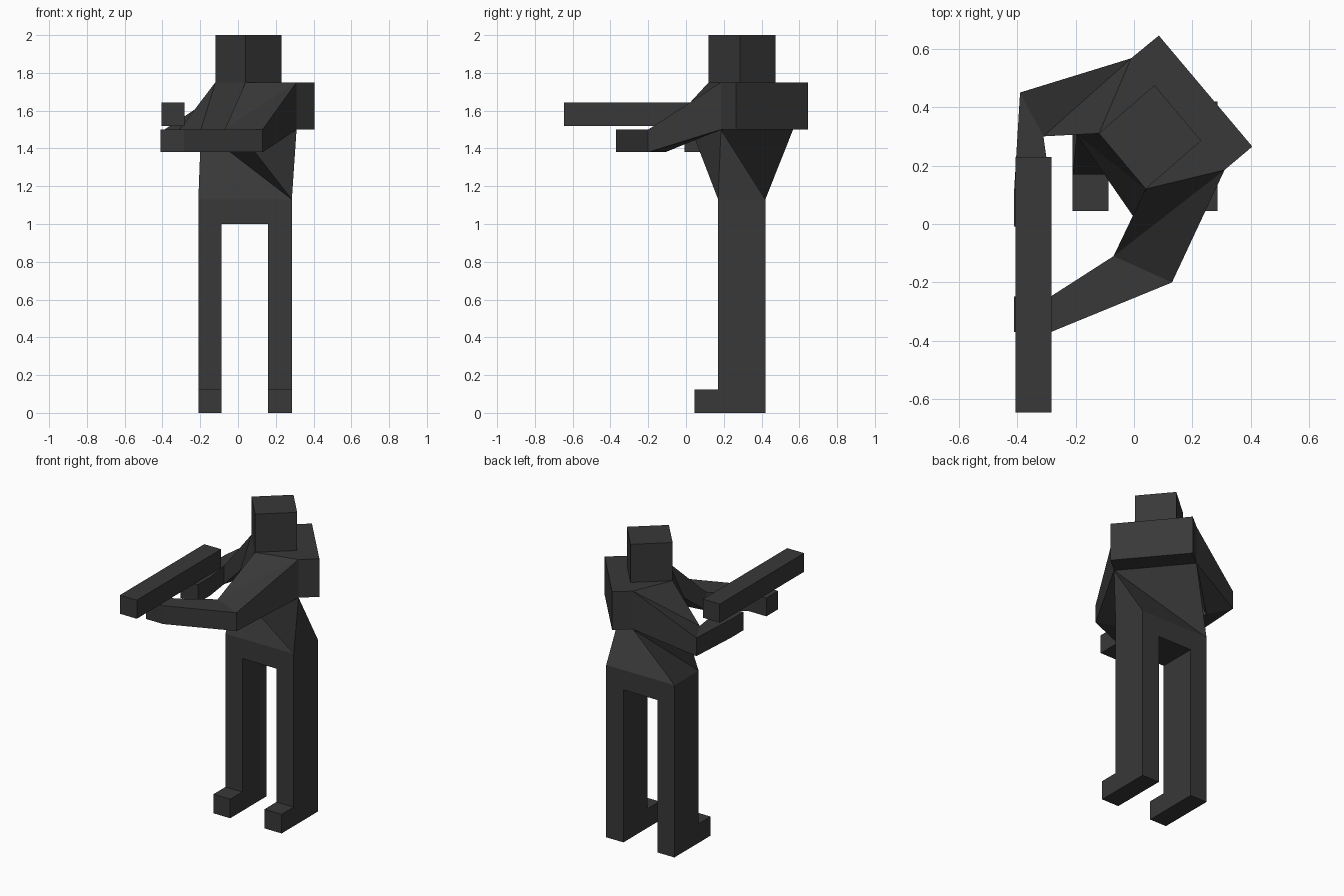
import bpy
import bmesh

old = bpy.data.objects.get("Cube")
if old:
    bpy.data.objects.remove(old, do_unlink=True)

charcoal = bpy.data.materials.new("charcoal grey")
charcoal.use_nodes = True
charcoal.diffuse_color = (0.04, 0.04, 0.04, 1)
charcoal.node_tree.nodes["Principled BSDF"].inputs["Base Color"].default_value = (0.04, 0.04, 0.04, 1)


def loft(name, rings, forward=(0,)):
    """Closed solid through rings of points; sides in 'forward' split start-to-next."""
    bm = bmesh.new()
    loops = [[bm.verts.new(p) for p in ring] for ring in rings]
    n = len(loops[0])
    for a, b in zip(loops, loops[1:]):
        for k in range(n):
            j = (k + 1) % n
            if k in forward:
                bm.faces.new((a[k], a[j], b[j]))
                bm.faces.new((a[k], b[j], b[k]))
            else:
                bm.faces.new((a[k], a[j], b[k]))
                bm.faces.new((a[j], b[j], b[k]))
    bm.faces.new(loops[0][::-1])
    bm.faces.new(loops[-1])
    bmesh.ops.recalc_face_normals(bm, faces=bm.faces)
    bmesh.ops.dissolve_limit(bm, angle_limit=0.002, verts=bm.verts, edges=bm.edges)
    mesh = bpy.data.meshes.new(name)
    bm.to_mesh(mesh)
    bm.free()
    mesh.materials.append(charcoal)
    obj = bpy.data.objects.new(name, mesh)
    bpy.context.collection.objects.link(obj)
    return obj


def level(points, z):
    return [(x, y, z) for x, y in points]


def prism(name, outline, z0, z1):
    return loft(name, [level(outline, z0), level(outline, z1)])


def rect(x0, x1, y0, y1):
    return [(x0, y0), (x1, y0), (x1, y1), (x0, y1)]


def section(outer, inner, top=1.5, bottom=1.38):
    """Upright cross-section of an arm."""
    return level([outer, inner], top) + level([inner, outer], bottom)


# Legs with feet, extruded from a side profile
side = [(0.045, 0), (0.42, 0), (0.42, 1.0), (0.17, 1.0), (0.17, 0.125), (0.045, 0.125)]
for name, x0, x1 in (("right_leg", -0.21, -0.088), ("left_leg", 0.16, 0.285)):
    loft(name, [[(x, y, z) for y, z in side] for x in (x0, x1)])

# Hips
hip = rect(-0.21, 0.285, 0.17, 0.42)
prism("hips", hip, 1.0, 1.13)

# Twisted upper body: back corners, outer shoulders, neck corners, armpits
back_r, back_l = (0.085, 0.645), (0.405, 0.265)
out_r, out_l = (-0.01, 0.567), (0.31, 0.185)
neck_r, neck_l = (-0.12, 0.31), (0.04, 0.12)
pit_r, pit_l = (-0.196, 0.306), (-0.004, 0.028)

loft("waist", [level(hip, 1.13), level([pit_r, pit_l, out_l, out_r], 1.5)], forward=(1,))
loft("chest", [level([back_r, back_l, out_l, pit_l, pit_r, out_r], 1.5),
               level([back_r, back_l, out_l, neck_l, neck_r, out_r], 1.75)])

# Head
prism("head", [neck_r, neck_l, (0.23, 0.285), (0.07, 0.475)], 1.75, 2.0)


# Arms: shoulder, elbow, wrist, fingertips
def arm(name, out, neck, pit, *joints):
    shoulder = level([out, neck], 1.75) + level([pit, out], 1.5)
    loft(name, [shoulder] + [section(o, i) for o, i in joints])


arm("left_arm", out_l, neck_l, pit_l,
    ((0.13, -0.2), (-0.07, -0.11)),
    ((-0.285, -0.37), (-0.285, -0.248)),
    ((-0.41, -0.37), (-0.41, -0.248)))
arm("right_arm", out_r, neck_r, pit_r,
    ((-0.39, 0.45), (-0.31, 0.3)),
    ((-0.41, 0.12), (-0.285, 0.12)),
    ((-0.41, -0.008), (-0.285, -0.008)))

# Long bar held above the hands
prism("held_bar", rect(-0.406, -0.283, -0.645, 0.23), 1.52, 1.642)
